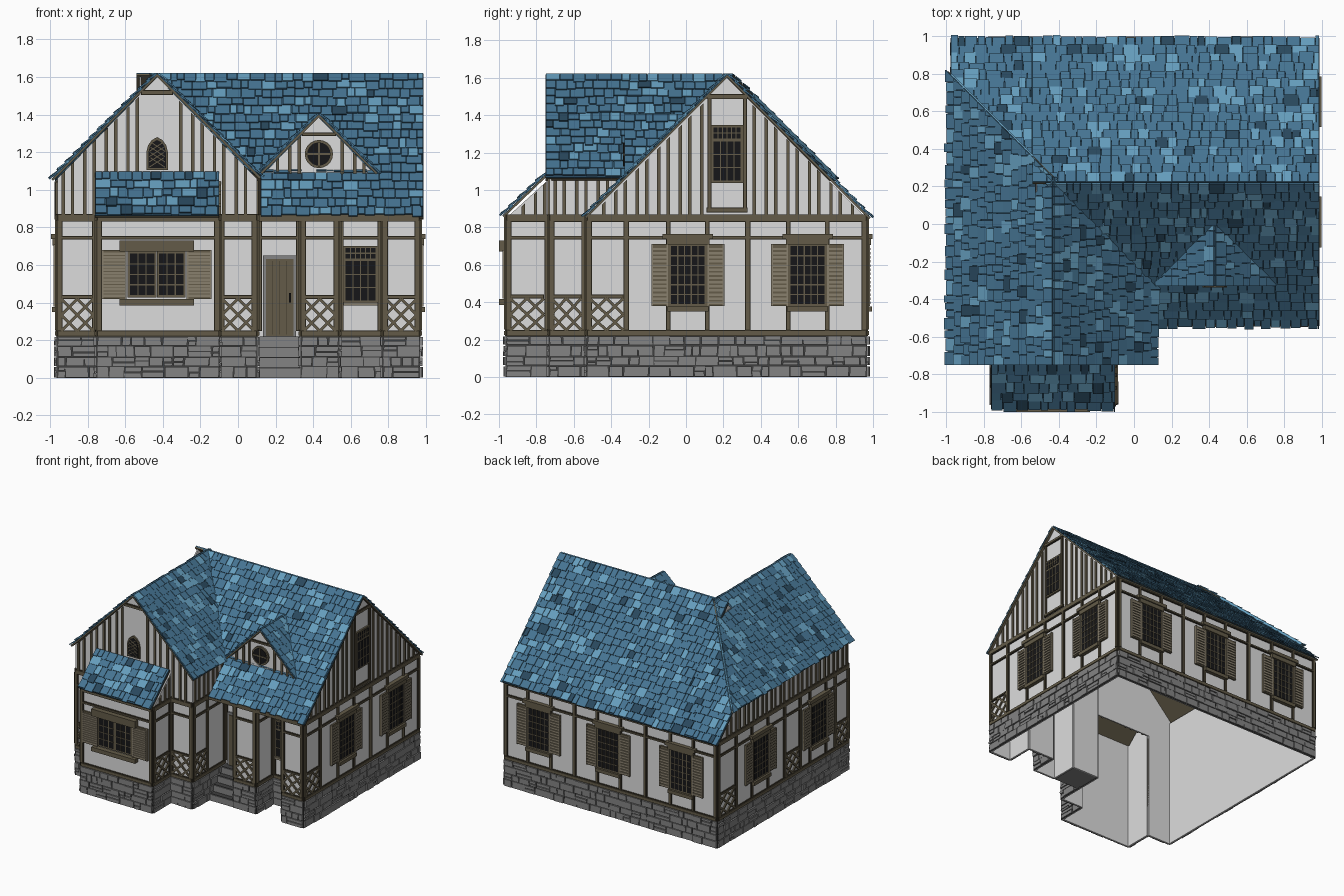
import bpy, bmesh, math, random
from mathutils import Vector

random.seed(4)
if "Cube" in bpy.data.objects:
    bpy.data.objects.remove(bpy.data.objects["Cube"])

COLOURS = {
    "plaster": (0.72, 0.72, 0.72), "timber": (0.125, 0.105, 0.065), "dark_timber": (0.045, 0.037, 0.022),
    "shutter_tan": (0.25, 0.215, 0.155), "glass": (0.008, 0.008, 0.009), "stone": (0.23, 0.23, 0.23),
    "mortar": (0.05, 0.05, 0.05), "slate": (0.06, 0.175, 0.29),
    "light_slate": (0.13, 0.34, 0.51), "dark_slate": (0.022, 0.065, 0.11)}
NAMES = list(COLOURS)
MATS = []
for name, c in COLOURS.items():
    m = bpy.data.materials.new(name)
    m.use_nodes = True
    m.diffuse_color = (*c, 1)
    bsdf = m.node_tree.nodes["Principled BSDF"]
    bsdf.inputs["Base Color"].default_value = (*c, 1)
    bsdf.inputs["Roughness"].default_value = 0.8
    MATS.append(m)

parts = {}


def prism(part, mat, pts, vec):
    if part not in parts:
        parts[part] = bmesh.new()
    bm = parts[part]
    a = [bm.verts.new(p) for p in pts]
    b = [bm.verts.new(p + vec) for p in pts]
    n = len(a)
    faces = [bm.faces.new(a[::-1]), bm.faces.new(b)]
    faces += [bm.faces.new((a[i], a[(i + 1) % n], b[(i + 1) % n], b[i])) for i in range(n)]
    for f in faces:
        f.material_index = NAMES.index(mat)


# A wall is (axis it faces, sign, offset); points on it are (u, z, depth outward)
def on(wall, u, z, d):
    axis, s, o = wall
    return Vector((u, o + s * d, z)) if axis == "y" else Vector((o + s * d, u, z))


def poly(part, mat, wall, uz, d0, d1):
    prism(part, mat, [on(wall, u, z, d0) for u, z in uz], on(wall, 0, 0, d1) - on(wall, 0, 0, d0))


def rect(part, mat, wall, u0, u1, z0, z1, d0, d1):
    poly(part, mat, wall, [(u0, z0), (u1, z0), (u1, z1), (u0, z1)], d0, d1)


def strut(part, mat, wall, p, q, w, d0, d1):
    p, q = Vector(p), Vector(q)
    k = (q - p).normalized() * w / 2
    k = Vector((-k.y, k.x))
    poly(part, mat, wall, [p - k, q - k, q + k, p + k], d0, d1)


def beam(wall, u0, u1, z0, z1, part="timber_frame"):
    e = 0.005
    rect(part, "dark_timber", wall, u0, u1, z0, z1, 0, 0.009)
    rect(part, "timber", wall, u0 + e, u1 - e, z0 + e, z1 - e, 0, 0.014)


def post(wall, u, z0=0.25, z1=0.84, w=0.03):
    beam(wall, u - w / 2, u + w / 2, z0, z1)


def lattice(wall, u0, u1):
    z0, z1 = 0.25, 0.42
    um, zm = (u0 + u1) / 2, (z0 + z1) / 2
    beam(wall, u0, u1, z1, z1 + 0.02, "lattice")
    mids = [(um, z0), (u1, zm), (um, z1), (u0, zm)]
    lines = [((u0, z0), (u1, z1)), ((u0, z1), (u1, z0))]
    lines += [(mids[i], mids[(i + 1) % 4]) for i in range(4)]
    for p, q in lines:
        strut("lattice", "timber", wall, p, q, 0.015, 0, 0.01)


def sash(wall, u0, u1, z0, z1, cols, rows):
    rect("windows", "timber", wall, u0 - 0.012, u1 + 0.012, z0 - 0.012, z1 + 0.012, 0, 0.014)
    rect("windows", "glass", wall, u0, u1, z0, z1, 0.01, 0.016)
    for i in range(1, cols):
        u = u0 + (u1 - u0) * i / cols
        rect("windows", "timber", wall, u - 0.003, u + 0.003, z0, z1, 0.01, 0.019)
    for i in range(1, rows):
        z = z0 + (z1 - z0) * i / rows
        rect("windows", "timber", wall, u0, u1, z - 0.003, z + 0.003, 0.01, 0.019)


def shutter(wall, u0, u1, z0, z1):
    rect("shutters", "timber", wall, u0, u1, z0, z1, 0, 0.014)
    n = 14
    for i in range(n):
        z = z0 + 0.01 + (z1 - z0 - 0.02) * i / n
        rect("shutters", "shutter_tan", wall, u0 + 0.009, u1 - 0.009, z, z + 0.013, 0.01, 0.021)
    for u in (u0, u1 - 0.009):
        rect("shutters", "shutter_tan", wall, u, u + 0.009, z0, z1, 0.01, 0.02)


def shuttered_window(wall, c):
    for s in (-0.104, 0.104):
        post(wall, c + s, w=0.024)
    sash(wall, c - 0.09, c + 0.09, 0.39, 0.7, 5, 6)
    for s in (-1, 1):
        a, b = sorted((c + s * 0.105, c + s * 0.195))
        shutter(wall, a, b, 0.38, 0.71)
    rect("windows", "timber", wall, c - 0.115, c + 0.115, 0.705, 0.74, 0, 0.025)
    rect("windows", "timber", wall, c - 0.135, c + 0.135, 0.738, 0.765, 0, 0.033)
    rect("windows", "timber", wall, c - 0.11, c + 0.11, 0.35, 0.378, 0, 0.03)


def stonework(wall, u0, u1):
    rect("stone_base", "mortar", wall, u0, u1, 0, 0.22, 0, 0.004)
    z = 0
    for h in (0.06, 0.05, 0.06, 0.05):
        u = u0
        while u < u1 - 0.001:
            v = min(u + random.uniform(0.04, 0.14), u1)
            v = u1 if u1 - v < 0.03 else v
            g, mid = 0.003, z + h * random.uniform(0.4, 0.6)
            for a, b in ([(z, mid), (mid, z + h)] if random.random() < 0.25 else [(z, z + h)]):
                j = random.uniform(-0.005, 0.005)
                poly("stone_base", "stone", wall, [(u + g, a + g), (v - g, a + g), (v - g + j, b - g),
                     (u + g + j, b - g)], 0, random.uniform(0.009, 0.018))
            u = v
        z += h


# Walls of the ground floor: plaster, stone base, sills, posts, lattices, windows
BAY, WING, PORCH, FRONT = [("y", -1, y) for y in (-0.96, -0.73, -0.31, -0.53)]
RIGHT, LEFT, BACK = ("x", 1, 0.965), ("x", -1, -0.96), ("y", 1, 0.965)
WING_SIDE = ("x", 1, 0.1)
RUNS = [
    (BAY, -0.75, -0.1, [], [], []),
    (WING, -0.96, -0.75, [], [(-0.94, -0.77)], []),
    (WING, -0.1, 0.1, [], [(-0.085, 0.085)], []),
    (("x", -1, -0.75), -0.96, -0.73, [], [(-0.94, -0.76)], []),
    (("x", 1, -0.1), -0.96, -0.73, [], [(-0.94, -0.76)], []),
    (WING_SIDE, -0.73, -0.31, [-0.545], [(-0.72, -0.56)], []),
    (PORCH, 0.1, 0.335, [], [], []),
    (PORCH, 0.535, 0.77, [], [], []),
    (FRONT, 0.335, 0.535, [], [(0.35, 0.52)], []),
    (FRONT, 0.77, 0.965, [], [(0.785, 0.95)], []),
    (("x", -1, 0.335), -0.53, -0.31, [], [], []),
    (("x", 1, 0.535), -0.53, -0.31, [], [], []),
    (("x", -1, 0.77), -0.53, -0.31, [], [], []),
    (RIGHT, -0.53, 0.965, [-0.32, 0.33], [(-0.515, -0.335)], [0.01, 0.65]),
    (BACK, -0.96, 0.965, [-0.31, 0.33], [], [-0.64, 0.02, 0.65]),
    (LEFT, -0.73, 0.965, [-0.55, -0.1, 0.1, 0.73], [(-0.715, -0.565), (-0.085, 0.085), (0.745, 0.95)], [-0.33, 0.42]),
]
for wall, u0, u1, posts, lats, wins in RUNS:
    rect("walls", "plaster", wall, u0, u1, 0, 0.87, -0.01, 0)
    door_run = wall is PORCH and u0 < 0.2
    if not door_run:
        stonework(wall, u0, u1)
        beam(wall, u0, u1, 0.22, 0.252)
    beam(wall, u0, u1, 0.735, 0.755)
    beam(wall, u0, u1, 0.83, 0.87)
    for u in [u0 + 0.012, u1 - 0.012] + posts:
        post(wall, u)
    for a, b in lats:
        lattice(wall, a, b)
    for c in wins:
        shuttered_window(wall, c)

# Porch lintel, ceiling and steps
beam(FRONT, 0.1, 0.965, 0.83, 0.87)
rect("porch_ceiling", "timber", FRONT, 0.1, 0.965, 0.84, 0.855, -0.22, 0)
for i in range(4):
    rect("porch_steps", "stone", PORCH, 0.115, 0.33, i * 0.055, (i + 1) * 0.055 - 0.004, 0, 0.22 - i * 0.05)
    rect("porch_steps", "mortar", PORCH, 0.115, 0.33, i * 0.055, (i + 1) * 0.055, 0, 0.213 - i * 0.05)

# Door
rect("door", "stone", PORCH, 0.132, 0.308, 0.22, 0.65, 0, 0.014)
rect("door", "timber", PORCH, 0.148, 0.296, 0.222, 0.632, 0, 0.02)
for u in (0.185, 0.222, 0.259):
    rect("door", "dark_timber", PORCH, u - 0.0015, u + 0.0015, 0.23, 0.62, 0, 0.021)
rect("door", "glass", PORCH, 0.272, 0.281, 0.4, 0.45, 0, 0.035)

# Porch window and bay window
sash(PORCH, 0.572, 0.732, 0.41, 0.62, 4, 3)
sash(PORCH, 0.572, 0.732, 0.635, 0.69, 6, 2)
rect("windows", "shutter_tan", PORCH, 0.56, 0.745, 0.385, 0.402, 0, 0.025)
for u0 in (-0.575, -0.42):
    sash(BAY, u0, u0 + 0.13, 0.44, 0.66, 3, 4)
shutter(BAY, -0.725, -0.592, 0.42, 0.68)
shutter(BAY, -0.273, -0.14, 0.42, 0.68)
rect("windows", "timber", BAY, -0.63, -0.235, 0.672, 0.73, 0, 0.04)
rect("windows", "timber", BAY, -0.63, -0.235, 0.385, 0.418, 0, 0.04)


# Upper walls with paired studs following the slope
def gable(wall, outline, z0, top, skips=()):
    poly("gables", "plaster", wall, outline, -0.01, 0)
    lo, hi = min(p[0] for p in outline), max(p[0] for p in outline)
    u = lo + 0.03
    while u < hi - 0.02:
        for s in (u, u + 0.05):
            a, b = s - 0.009, s + 0.009
            if min(top(a), top(b)) > z0 + 0.03 and b < hi and not any(k0 < s < k1 for k0, k1 in skips):
                poly("gable_studs", "timber", wall, [(a, z0), (b, z0), (b, top(b)), (a, top(a))], 0, 0.01)
        u += 0.115


gable(WING, [(-0.96, 0.86), (0.1, 0.86), (0.1, 1.06), (-0.43, 1.6), (-0.96, 1.06)], 0.86,
      lambda u: min(1.52, 1.59 - abs(u + 0.43)), [(-0.52, -0.34)])
gable(RIGHT, [(-0.52, 0.86), (0.955, 0.86), (0.22, 1.6)], 0.86,
      lambda u: 1.59 - abs(u - 0.22), [(0.1, 0.34)])
gable(LEFT, [(-0.73, 0.86), (0.955, 0.86), (0.76, 1.04), (-0.73, 1.04)], 0.86,
      lambda u: min(1.04, 1.8 - u))
gable(WING_SIDE, [(-0.73, 0.86), (-0.31, 0.86), (-0.31, 1.05), (-0.73, 1.05)], 0.86, lambda u: 1.05)
gable(("y", -1, -0.315), [(0.13, 1.08), (0.73, 1.08), (0.43, 1.385)], 1.08,
      lambda u: min(1.3, 1.38 - abs(u - 0.43)), [(0.33, 0.53)])
for x, s in ((-0.75, -1), (-0.1, 1)):
    gable(("x", s, x), [(-0.95, 0.86), (-0.73, 0.86), (-0.73, 1.06)], 0.86, lambda u: u + 1.79)
poly("gables", "plaster", ("x", -1, -0.525), [(0.08, 1.46), (0.36, 1.46), (0.22, 1.6)], -0.01, 0)
beam(WING, -0.515, -0.345, 1.505, 1.53)
DORMER = ("y", -1, -0.315)
beam(DORMER, 0.34, 0.52, 1.285, 1.305)

# Tall gable window
beam(RIGHT, 0.115, 0.135, 0.88, 1.49)
beam(RIGHT, 0.305, 0.325, 0.88, 1.49)
beam(RIGHT, 0.11, 0.33, 1.485, 1.512)
beam(RIGHT, 0.11, 0.33, 0.88, 0.905)
sash(RIGHT, 0.148, 0.292, 1.05, 1.26, 4, 3)
sash(RIGHT, 0.148, 0.292, 1.275, 1.335, 6, 2)


# Pointed window and round window
def arch(w, z0, z1, z2):
    side = [(w, z1), (w * 0.85, z1 + (z2 - z1) * 0.45), (w * 0.5, z1 + (z2 - z1) * 0.8)]
    pts = [(-w, z0), (w, z0)] + side + [(0, z2)] + [(-u, z) for u, z in side[::-1]]
    return [(u - 0.43, z) for u, z in pts]


poly("arched_window", "timber", WING, arch(0.057, 1.105, 1.2, 1.28), 0, 0.012)
poly("arched_window", "glass", WING, arch(0.046, 1.115, 1.2, 1.265), 0, 0.016)
for i in range(4):
    for s in (-1, 1):
        z = 1.12 + i * 0.028
        strut("arched_window", "timber", WING, (-0.43 - s * 0.042, z), (-0.43 + s * 0.035, z + 0.05), 0.005, 0.01, 0.019)
for r, mat, d in ((0.075, "timber", 0.014), (0.062, "glass", 0.018)):
    ring = [(0.43 + r * math.cos(i * math.tau / 20), 1.19 + r * math.sin(i * math.tau / 20)) for i in range(20)]
    poly("round_window", mat, DORMER, ring, 0, d)
strut("round_window", "timber", DORMER, (0.365, 1.19), (0.495, 1.19), 0.01, 0.01, 0.022)
strut("round_window", "timber", DORMER, (0.43, 1.125), (0.43, 1.255), 0.01, 0.01, 0.022)


# Roof slopes: clipped board, soffit and rows of uneven slates
def clip(pts, planes):
    for nx, ny, c in planes:
        out = []
        for p, q in zip(pts, pts[1:] + pts[:1]):
            dp, dq = nx * p.x + ny * p.y - c, nx * q.x + ny * q.y - c
            if dp <= 0:
                out.append(p)
            if dp * dq < 0:
                out.append(p.lerp(q, dp / (dp - dq)))
        pts = out
    return pts


def roof(name, a, b, up, planes=()):
    a, b, up = Vector(a), Vector(b), Vector(up)
    run = b - a
    n = run.cross(up).normalized()
    n = -n if n.z < 0 else n
    board = clip([a, b, b + up, a + up], planes)
    prism(name, "dark_slate", board, n * 0.004)
    prism(name, "timber", board, n * -0.01)
    rows = max(3, round(up.length / 0.062))
    for i in range(rows):
        s = 0
        while s < 1:
            e = min(1, s + random.uniform(0.035, 0.085) / run.length)
            g = 0.0015 / run.length
            t0 = (i + random.uniform(-0.15, 0.15)) / rows
            t1 = min(1, (i + 1.2) / rows)
            low, high = a + up * t0 + n * random.uniform(0.008, 0.014), a + up * t1 + n * 0.002
            quad = clip([low + run * (s + g), low + run * (e - g), high + run * (e - g), high + run * (s + g)], planes)
            if len(quad) > 2:
                mat = random.choices(["slate", "light_slate", "dark_slate"], [0.8, 0.15, 0.05])[0]
                prism(name, mat, quad, n * 0.008)
            s = e


roof("porch_roof", (0.12, -0.54, 0.855), (0.985, -0.54, 0.855), (0, 0.23, 0.23))
roof("main_roof_front", (-0.54, -0.31, 1.085), (0.985, -0.31, 1.085), (0, 0.53, 0.53), [(-1, -1, 0.25)])
roof("main_roof_back", (-0.54, 0.985, 0.85), (0.985, 0.985, 0.85), (0, -0.765, 0.765))
roof("main_roof_back_corner", (-0.975, 0.985, 0.85), (-0.54, 0.985, 0.85), (0, -0.765, 0.765), [(-1, -1, 0.18)])
roof("wing_roof_left", (-0.99, -0.75, 1.055), (-0.99, 0.82, 1.055), (0.56, 0, 0.56), [(1, 1, -0.18)])
roof("wing_roof_right", (0.12, -0.75, 1.065), (0.12, 0.25, 1.065), (-0.55, 0, 0.55), [(1, 1, -0.17)])
roof("dormer_roof_right", (0.12, -0.33, 1.09), (0.12, 0.04, 1.09), (0.31, 0, 0.31), [(-1, 1, -0.39)])
roof("dormer_roof_left", (0.74, -0.33, 1.09), (0.74, 0.04, 1.09), (-0.31, 0, 0.31), [(1, 1, 0.47)])
roof("bay_roof", (-0.76, -0.98, 0.86), (-0.1, -0.98, 0.86), (0, 0.24, 0.23))
h0, h1, side = Vector((-0.975, 0.795, 1.055)), Vector((-0.54, 0.36, 1.49)), Vector((0.006, 0.006, 0))
prism("hip_cap", "light_slate", [h0 - side, h0 + side, h1 + side, h1 - side], Vector((0, 0, 0.025)))

# Turn each part into an object with only the materials it uses
for name, bm in parts.items():
    bmesh.ops.recalc_face_normals(bm, faces=bm.faces)
    used = sorted({f.material_index for f in bm.faces})
    for f in bm.faces:
        f.material_index = used.index(f.material_index)
    mesh = bpy.data.meshes.new(name)
    bm.to_mesh(mesh)
    bm.free()
    for i in used:
        mesh.materials.append(MATS[i])
    bpy.context.collection.objects.link(bpy.data.objects.new(name, mesh))
